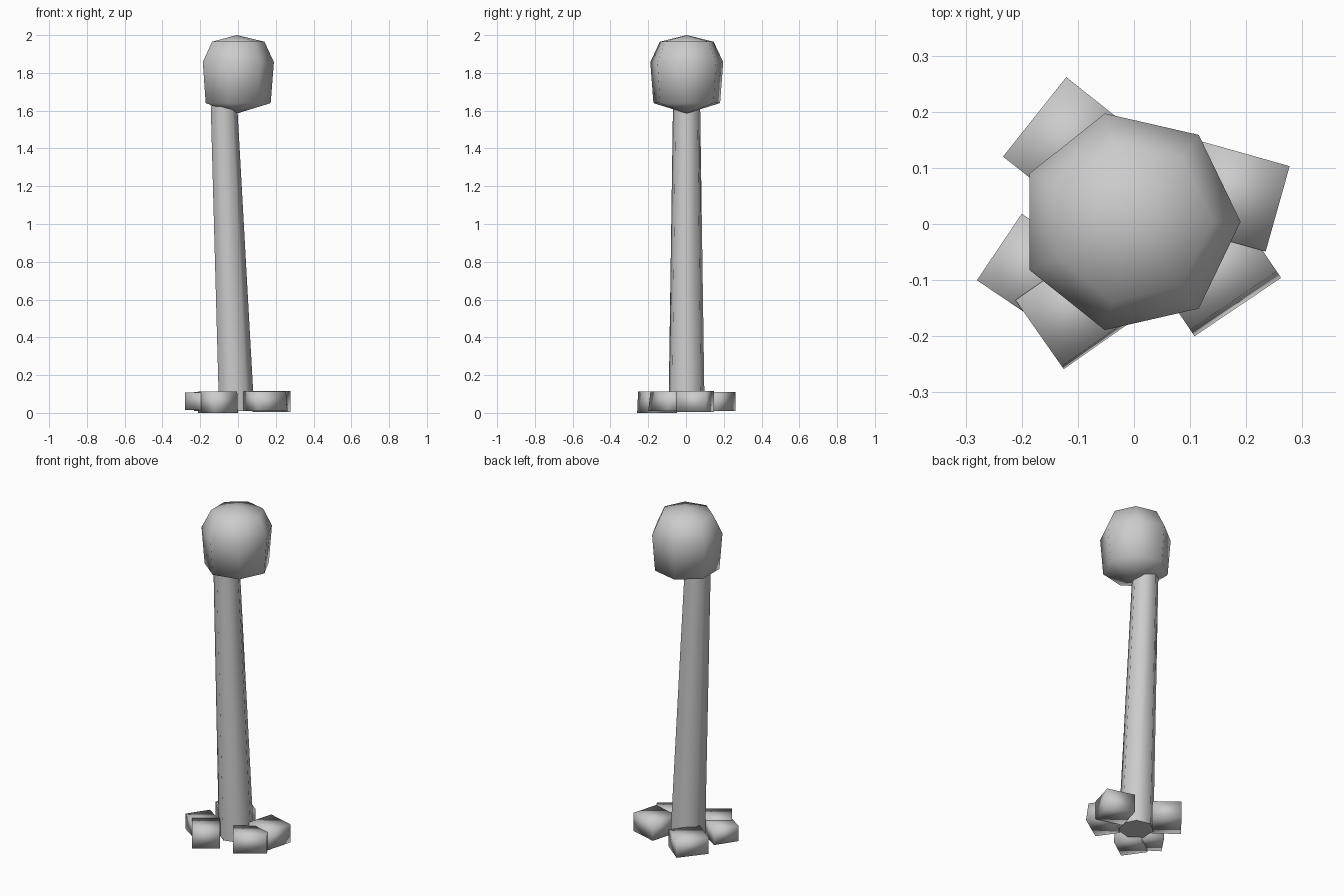
import bpy, bmesh, math
from mathutils import Vector

cube = bpy.data.objects.get("Cube")
if cube:
    bpy.data.objects.remove(cube, do_unlink=True)

SIDES = 7
grey = bpy.data.materials.new("stone grey")
grey.use_nodes = True
colour = (0.6, 0.6, 0.6, 1)
grey.diffuse_color = colour
grey.node_tree.nodes["Principled BSDF"].inputs["Base Color"].default_value = colour


def finish(name, bm, angle):
    """Turn a bmesh into a shaded, coloured object."""
    bmesh.ops.recalc_face_normals(bm, faces=bm.faces)
    mesh = bpy.data.meshes.new(name)
    bm.to_mesh(mesh)
    bm.free()
    mesh.materials.append(grey)
    obj = bpy.data.objects.new(name, mesh)
    bpy.context.collection.objects.link(obj)
    bpy.ops.object.select_all(action="DESELECT")
    obj.select_set(True)
    bpy.context.view_layer.objects.active = obj
    bpy.ops.object.shade_smooth_by_angle(angle=math.radians(angle))
    return obj


def loft(name, rings, angle):
    """Skin seven-sided rings (x, y, z, radius); a zero radius makes a tip."""
    bm = bmesh.new()
    loops = []
    for x, y, z, r in rings:
        count = SIDES if r else 1
        loops.append([bm.verts.new((x + r * math.cos(math.tau * i / SIDES),
                                    y + r * math.sin(math.tau * i / SIDES), z))
                      for i in range(count)])
    for low, high in zip(loops, loops[1:]):
        for i in range(SIDES):
            j = (i + 1) % SIDES
            quad = [low[i % len(low)], low[j % len(low)],
                    high[j % len(high)], high[i % len(high)]]
            bm.faces.new(list(dict.fromkeys(quad)))
    for end in (loops[0], loops[-1]):
        if len(end) > 1:
            bm.faces.new(end)
    return finish(name, bm, angle)


def block(name, x, y, heading, width, depth, low, high, lean):
    """Box whose outer face is centred on x, y and faces the heading."""
    out = Vector((math.cos(math.radians(heading)), math.sin(math.radians(heading)), 0))
    side = Vector((-out.y, out.x, 0))
    bm = bmesh.new()
    bmesh.ops.create_cube(bm, size=1)
    for v in bm.verts:
        top = v.co.z > 0
        inset = lean if top and v.co.x > 0 else 0
        pos = Vector((x, y, 0)) + out * ((v.co.x - 0.5) * depth - inset) + side * v.co.y * width
        pos.z = high if top else low
        v.co = pos
    return finish(name, bm, 180)


# Leaning trunk
loft("trunk", [(-0.012, 0.003, 0.01, 0.098), (-0.08, 0.003, 1.68, 0.073)], 60)

# Rounded crown
loft("crown", [(-0.006, 0.004, 1.585, 0), (-0.008, 0.004, 1.64, 0.181),
               (-0.008, 0.004, 1.857, 0.198), (-0.006, 0.004, 1.965, 0.146),
               (-0.006, 0.004, 2.0, 0)], 180)

# Five loose blocks around the foot
block("back_right_block", -0.177, 0.191, 141.5, 0.181, 0.16, 0.01, 0.11, 0.0)
block("left_block", 0.256, 0.027, -15.7, 0.158, 0.165, 0.005, 0.115, 0.0)
block("front_left_block", 0.185, -0.148, -56, 0.186, 0.14, 0.01, 0.112, 0.014)
block("front_block", -0.063, -0.215, -55, 0.152, 0.15, 0.0, 0.112, 0.006)
block("right_block", -0.24, -0.041, 146, 0.143, 0.16, 0.015, 0.108, 0.0)
